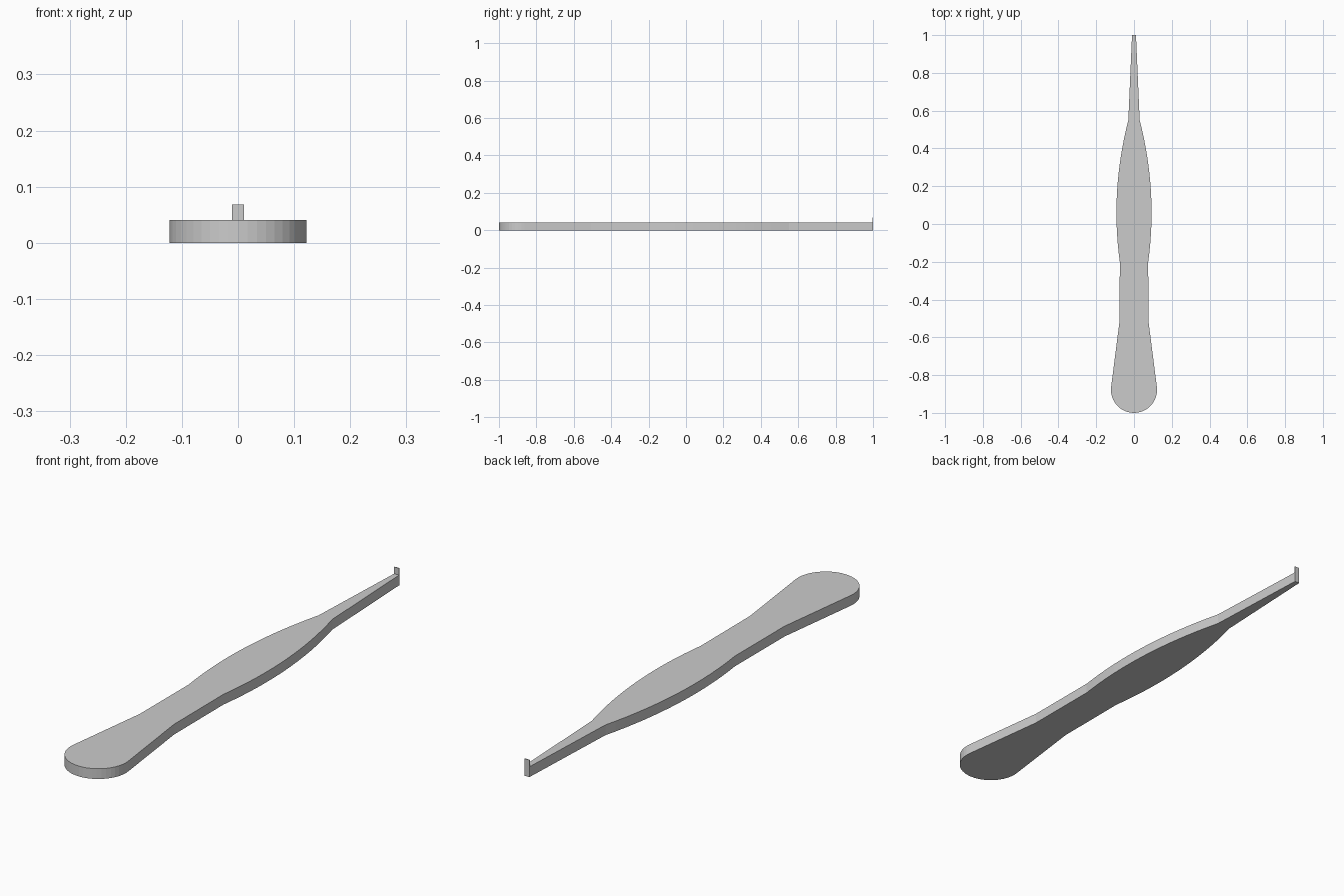
import bpy, bmesh, math

if "Cube" in bpy.data.objects:
    bpy.data.objects.remove(bpy.data.objects["Cube"])

HEIGHT = 0.041
TIP = 0.0105


def prism(name, outline, z0, z1):
    """Extrude a flat outline from z0 to z1."""
    bm = bmesh.new()
    face = bm.faces.new([bm.verts.new((x, y, z0)) for x, y in outline])
    top = bmesh.ops.extrude_face_region(bm, geom=[face])["geom"]
    verts = [v for v in top if isinstance(v, bmesh.types.BMVert)]
    bmesh.ops.translate(bm, verts=verts, vec=(0, 0, z1 - z0))
    bmesh.ops.recalc_face_normals(bm, faces=bm.faces)
    mesh = bpy.data.meshes.new(name)
    bm.to_mesh(mesh)
    bm.free()
    obj = bpy.data.objects.new(name, mesh)
    bpy.context.collection.objects.link(obj)
    return obj


# Right half of the outline: slim tip, bulging grip, waist, rounded end
half = [(TIP, 1.0)]
for i in range(17):
    y = 0.55 - 0.75 * i / 16
    half.append((0.093 - (y - 0.06) ** 2 / 3.81, y))
half.append((0.076, -0.51))
for i in range(13):
    a = math.radians(7 - 97 * i / 12)
    half.append((0.122 * math.cos(a), -0.878 + 0.122 * math.sin(a)))
half[-1] = (0.0, -1.0)

# Mirror to the left half
outline = half + [(-x, y) for x, y in reversed(half[:-1])]
prism("handle_body", outline, 0, HEIGHT)

# Thin upright lip at the tip
lip = [(-TIP, 0.997), (TIP, 0.997), (TIP, 1.0), (-TIP, 1.0)]
prism("tip_lip", lip, HEIGHT, 0.068)
